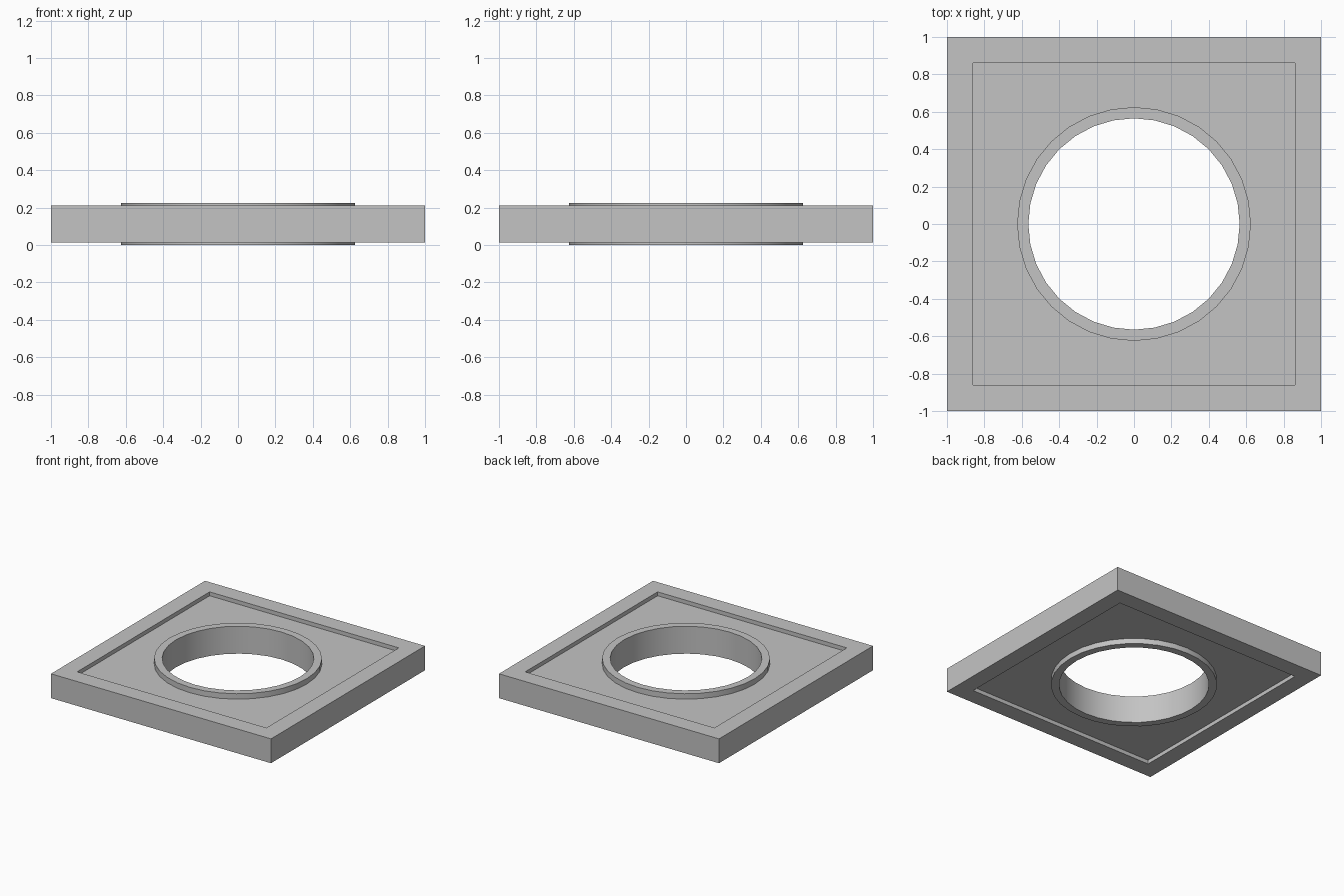
import bpy
import bmesh
from math import cos, sin, pi

default_cube = bpy.data.objects.get("Cube")
if default_cube:
    bpy.data.objects.remove(default_cube, do_unlink=True)

grey = bpy.data.materials.new("plain grey")
grey.use_nodes = True
grey.diffuse_color = (0.55, 0.55, 0.55, 1)
grey.node_tree.nodes["Principled BSDF"].inputs["Base Color"].default_value = grey.diffuse_color

MIDDLE = 0.1125  # height of the symmetry plane


def outline(size, square, count):
    """Points round a circle, or round a square of half-width size."""
    points = []
    for i in range(count):
        a = 2 * pi * i / count + (pi / 4 if count == 4 else 0)
        x, y = cos(a), sin(a)
        k = size / max(abs(x), abs(y)) if square else size
        points.append((x * k, y * k))
    return points


def band(name, outer, inner, half_height):
    """Closed ring of material between two outlines."""
    bm = bmesh.new()
    low, high = MIDDLE - half_height, MIDDLE + half_height
    section = [(outer, low), (outer, high), (inner, high), (inner, low)]
    loops = [[bm.verts.new((x, y, z)) for x, y in pts] for pts, z in section]
    n = len(outer)
    for k in range(4):
        a, b = loops[k], loops[(k + 1) % 4]
        for i in range(n):
            j = (i + 1) % n
            bm.faces.new((a[i], a[j], b[j], b[i]))
    bmesh.ops.recalc_face_normals(bm, faces=bm.faces)
    mesh = bpy.data.meshes.new(name)
    bm.to_mesh(mesh)
    bm.free()
    mesh.materials.append(grey)
    obj = bpy.data.objects.new(name, mesh)
    bpy.context.collection.objects.link(obj)
    return obj


SIDES = 32

# Raised square border
band("outer_frame", outline(1, True, 4), outline(0.86, True, 4), 0.1)

# Recessed plate, tucked slightly into the border and the collar
band("recessed_panel", outline(0.87, True, SIDES), outline(0.6, False, SIDES), 0.068)

# Round collar lining the hole
collar = band("hole_collar", outline(0.625, False, SIDES), outline(0.565, False, SIDES), MIDDLE)
bpy.ops.object.select_all(action="DESELECT")
collar.select_set(True)
bpy.context.view_layer.objects.active = collar
bpy.ops.object.shade_smooth_by_angle(angle=pi / 6)
